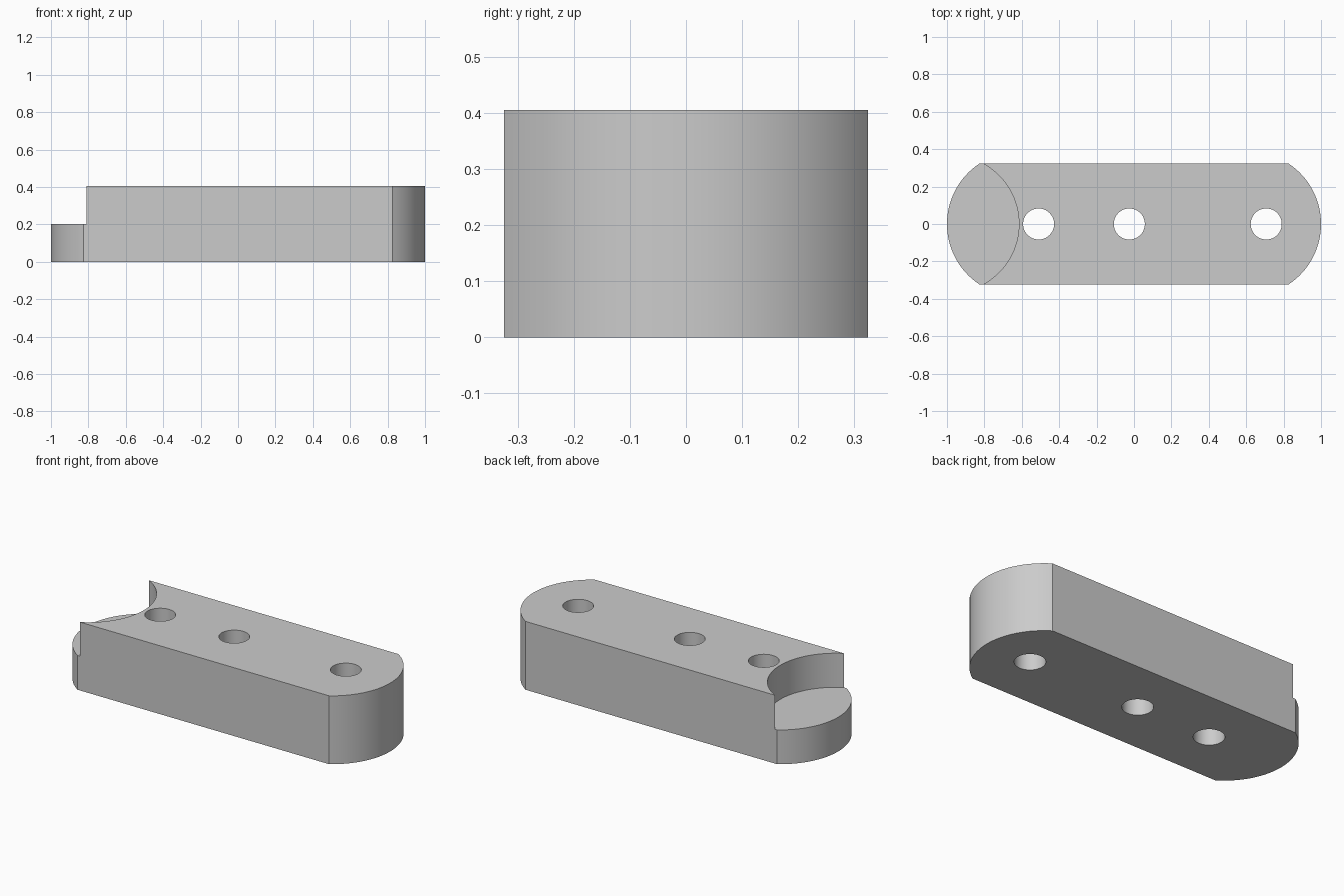
import bpy, bmesh
from math import asin, cos, sin, radians

if "Cube" in bpy.data.objects:
    bpy.data.objects.remove(bpy.data.objects["Cube"])

HALF_W, HEIGHT, STEP_Z = 0.324, 0.405, 0.203
END_R, NOTCH_R, HOLE_R = 0.3875, 0.367, 0.083
ARC_STEPS = 32

# Single grey material
grey = bpy.data.materials.new("plain grey")
grey.use_nodes = True
colour = (0.6, 0.6, 0.6, 1)
grey.diffuse_color = colour
grey.node_tree.nodes["Principled BSDF"].inputs["Base Color"].default_value = colour

# Bar outline: straight sides joining two bowed ends
sweep = asin(HALF_W / END_R)
angles = [sweep * (2 * i / ARC_STEPS - 1) for i in range(ARC_STEPS + 1)]
right_arc = [(1 - END_R + END_R * cos(a), END_R * sin(a)) for a in angles]
outline = right_arc + [(-x, -y) for x, y in right_arc]

bm = bmesh.new()
base = bm.faces.new([bm.verts.new((x, y, 0)) for x, y in outline])
top = bmesh.ops.extrude_face_region(bm, geom=[base])["geom"]
bmesh.ops.translate(bm, vec=(0, 0, HEIGHT),
                    verts=[v for v in top if isinstance(v, bmesh.types.BMVert)])
bmesh.ops.recalc_face_normals(bm, faces=bm.faces)
mesh = bpy.data.meshes.new("mounting_bar")
bm.to_mesh(mesh)
bm.free()
mesh.materials.append(grey)
bar = bpy.data.objects.new("mounting_bar", mesh)
bpy.context.collection.objects.link(bar)


def cut_round(name, x, radius, z_low, sides):
    """Subtract an upright cylinder from the bar, from z_low up through the top."""
    z_high = HEIGHT + 0.1
    bpy.ops.mesh.primitive_cylinder_add(vertices=sides, radius=radius, depth=z_high - z_low,
                                        location=(x, 0, (z_low + z_high) / 2))
    cutter = bpy.context.object
    cutter.name = name
    cutter.hide_render = True
    cutter.data.materials.append(grey)
    cut = bar.modifiers.new(name, "BOOLEAN")
    cut.operation = "DIFFERENCE"
    cut.solver = "EXACT"
    cut.object = cutter
    bpy.context.view_layer.objects.active = bar
    bpy.ops.object.modifier_apply(modifier=name)
    bpy.data.objects.remove(cutter)


# Curved half-height notch at one end
cut_round("notch_cutter", -0.615 - NOTCH_R, NOTCH_R, STEP_Z, 96)

# Three through holes
for hole_x in (-0.51, -0.025, 0.707):
    cut_round("hole_cutter", hole_x, HOLE_R, -0.1, 48)

# Smooth curved walls, crisp edges
bpy.ops.object.select_all(action="DESELECT")
bar.select_set(True)
bpy.context.view_layer.objects.active = bar
bpy.ops.object.shade_smooth_by_angle(angle=radians(25))
